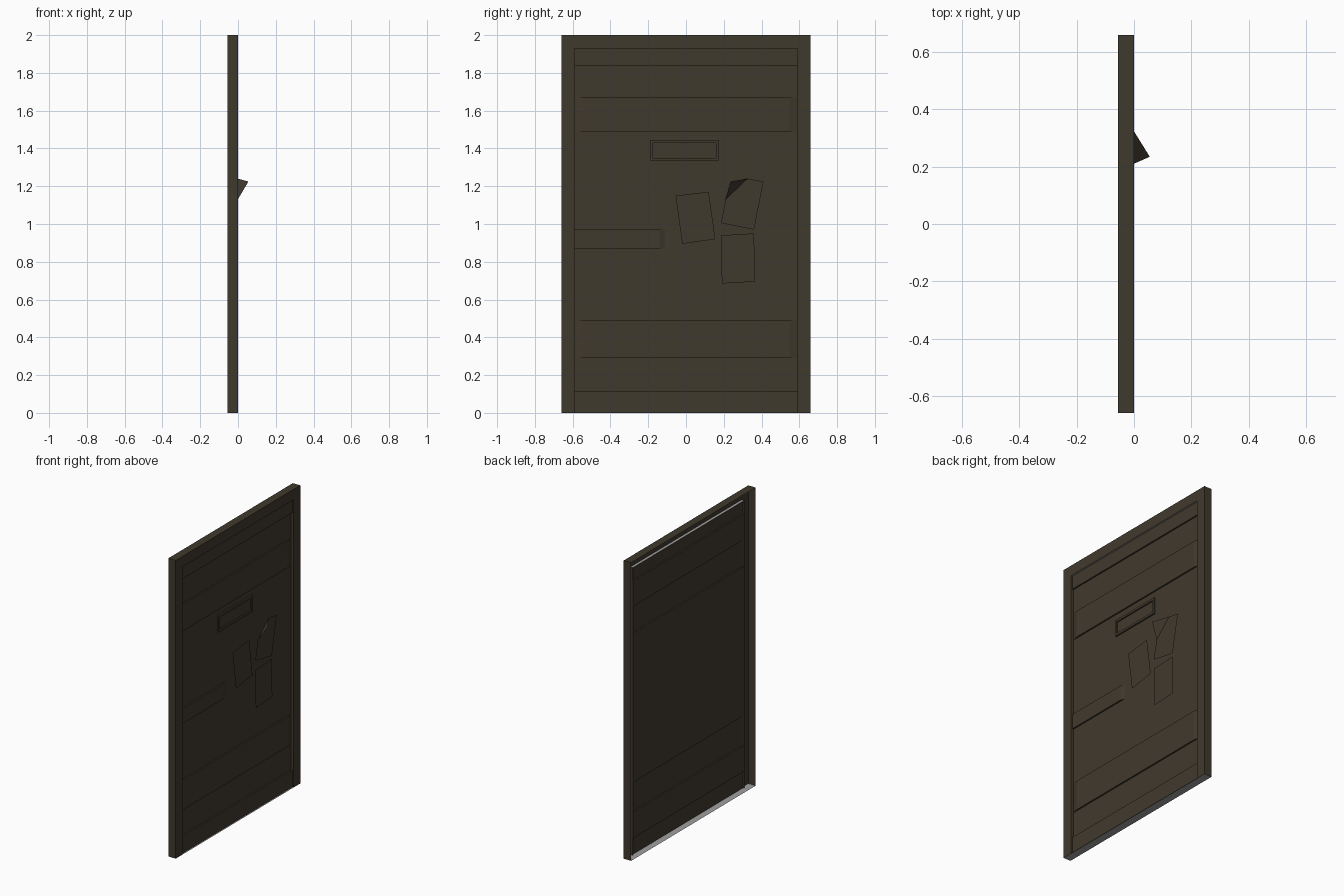
import bpy, bmesh
from mathutils import Vector

if "Cube" in bpy.data.objects:
    bpy.data.objects.remove(bpy.data.objects["Cube"])

X0, XF, XD, XR = -0.055, 0.0, -0.02, -0.01   # back, frame front, door, raised band
W, WI, H, HI = 0.66, 0.59, 2.0, 1.93         # outer / inner half width, outer / inner height


def material(name, col):
    m = bpy.data.materials.new(name)
    m.diffuse_color = (*col, 1)
    m.use_nodes = True
    m.node_tree.nodes["Principled BSDF"].inputs["Base Color"].default_value = m.diffuse_color
    return m


brown = material("dark brown paint", (0.051, 0.041, 0.026))
grey = material("plain grey", (0.35, 0.35, 0.35))


def build(name, faces, mat=brown):
    """faces: list of (points, direction the face should look towards)"""
    bm = bmesh.new()
    for pts, d in faces:
        f = bm.faces.new([bm.verts.new(p) for p in pts])
        f.normal_update()
        if f.normal.dot(Vector(d)) < 0:
            f.normal_flip()
    bmesh.ops.remove_doubles(bm, verts=bm.verts, dist=1e-5)
    me = bpy.data.meshes.new(name)
    bm.to_mesh(me)
    bm.free()
    me.materials.append(mat)
    ob = bpy.data.objects.new(name, me)
    bpy.context.collection.objects.link(ob)
    return ob


def front(y0, y1, z0, z1, x):
    return ([(x, y0, z0), (x, y1, z0), (x, y1, z1), (x, y0, z1)], (1, 0, 0))


def side(y, x0, x1, z0, z1, s):
    return ([(x0, y, z0), (x1, y, z0), (x1, y, z1), (x0, y, z1)], (0, s, 0))


def level(z, x0, x1, y0, y1, s):
    return ([(x0, y0, z), (x1, y0, z), (x1, y1, z), (x0, y1, z)], (0, 0, s))


# Frame: open-backed shell with stiles, header and inner returns
frame = [level(H, X0, XF, -W, W, 1), front(-WI, WI, HI, H, XF)]
for s in (-1, 1):
    frame += [side(s * W, X0, XF, 0, H, s),
              front(min(s * W, s * WI), max(s * W, s * WI), 0, HI, XF),
              front(min(s * W, s * WI), max(s * W, s * WI), HI, H, XF),
              side(s * WI, XD, XF, 0, HI, -s)]
build("door_frame", frame)

# Plain undersides of header and door
build("header_underside", [level(HI, XD, XF, -WI, WI, -1)], grey)
build("door_underside", [level(0, X0, XF, -W, W, -1)], grey)

# Door leaf: rows of (z low, z high, x, tapered ends)
rows = [(0, 0.115, XR, False), (0.115, 0.29, XD, False), (0.29, 0.49, XR, True),
        (0.49, 1.49, XD, False), (1.49, 1.67, XR, True), (1.67, 1.84, XD, False),
        (1.84, HI, XR, False)]
leaf = []
E = 0.55
for i, (z0, z1, x, taper) in enumerate(rows):
    if taper:
        leaf.append(front(-E, E, z0, z1, x))
        for s in (-1, 1):
            leaf.append(([(x, s * E, z0), (XD, s * WI, z0), (XD, s * WI, z1), (x, s * E, z1)], (1, 0, 0)))
            for z, d in ((z0, -1), (z1, 1)):
                leaf.append(([(x, s * E, z), (XD, s * WI, z), (XD, s * E, z)], (0, 0, d)))
        for z, d in ((z0, -1), (z1, 1)):
            leaf.append(level(z, XD, x, -E, E, d))
    else:
        leaf.append(front(-WI, WI, z0, z1, x))
        if x == XR:
            z, d = (z1, 1) if i == 0 else (z0, -1)
            leaf.append(level(z, XD, x, -WI, WI, d))
build("door_leaf", leaf)

# Lock rail: half-width raised band with a tapered end
a, b, z0, z1 = -0.14, -0.11, 0.87, 0.97
build("lock_band", [
    front(-WI, a, z0, z1, XR),
    ([(XR, a, z0), (XD, b, z0), (XD, b, z1), (XR, a, z1)], (1, 0, 0)),
    ([(XD, -WI, z0), (XR, -WI, z0), (XR, a, z0), (XD, b, z0)], (0, 0, -1)),
    ([(XD, -WI, z1), (XR, -WI, z1), (XR, a, z1), (XD, b, z1)], (0, 0, 1))])

# Viewing slot: raised rim around a sunken plate
o = (-0.19, 0.175, 1.335, 1.445)
n = (-0.175, 0.16, 1.35, 1.43)


def corners(r, x):
    return [(x, r[0], r[2]), (x, r[1], r[2]), (x, r[1], r[3]), (x, r[0], r[3])]


slot = [(corners(n, XD + 0.001), (1, 0, 0))]
O, OB, N, NB = corners(o, XR), corners(o, XD), corners(n, XR), corners(n, XD + 0.001)
dirs = [(0, 0, -1), (0, 1, 0), (0, 0, 1), (0, -1, 0)]
for i, d in enumerate(dirs):
    j = (i + 1) % 4
    slot += [([O[i], O[j], N[j], N[i]], (1, 0, 0)),
             ([OB[i], OB[j], O[j], O[i]], d),
             ([NB[i], NB[j], N[j], N[i]], tuple(-c for c in d))]
build("viewing_slot", slot)


# Pinned papers, one with a folded corner
def paper(name, pts, extra=()):
    return build(name, [([(-0.001, y, z) for y, z in pts], (1, 0, 0)), *extra])


paper("paper_left", [(-0.02, 0.895), (0.155, 0.92), (0.12, 1.17), (-0.055, 1.15)])
paper("paper_lower", [(0.19, 0.685), (0.365, 0.695), (0.36, 0.95), (0.185, 0.94)])
fold = ([(-0.001, 0.21, 1.13), (-0.001, 0.325, 1.24), (0.055, 0.235, 1.225)], (1, 0, 0))
paper("paper_folded", [(0.185, 1.005), (0.36, 0.97), (0.41, 1.225), (0.325, 1.24), (0.21, 1.13)], [fold])
